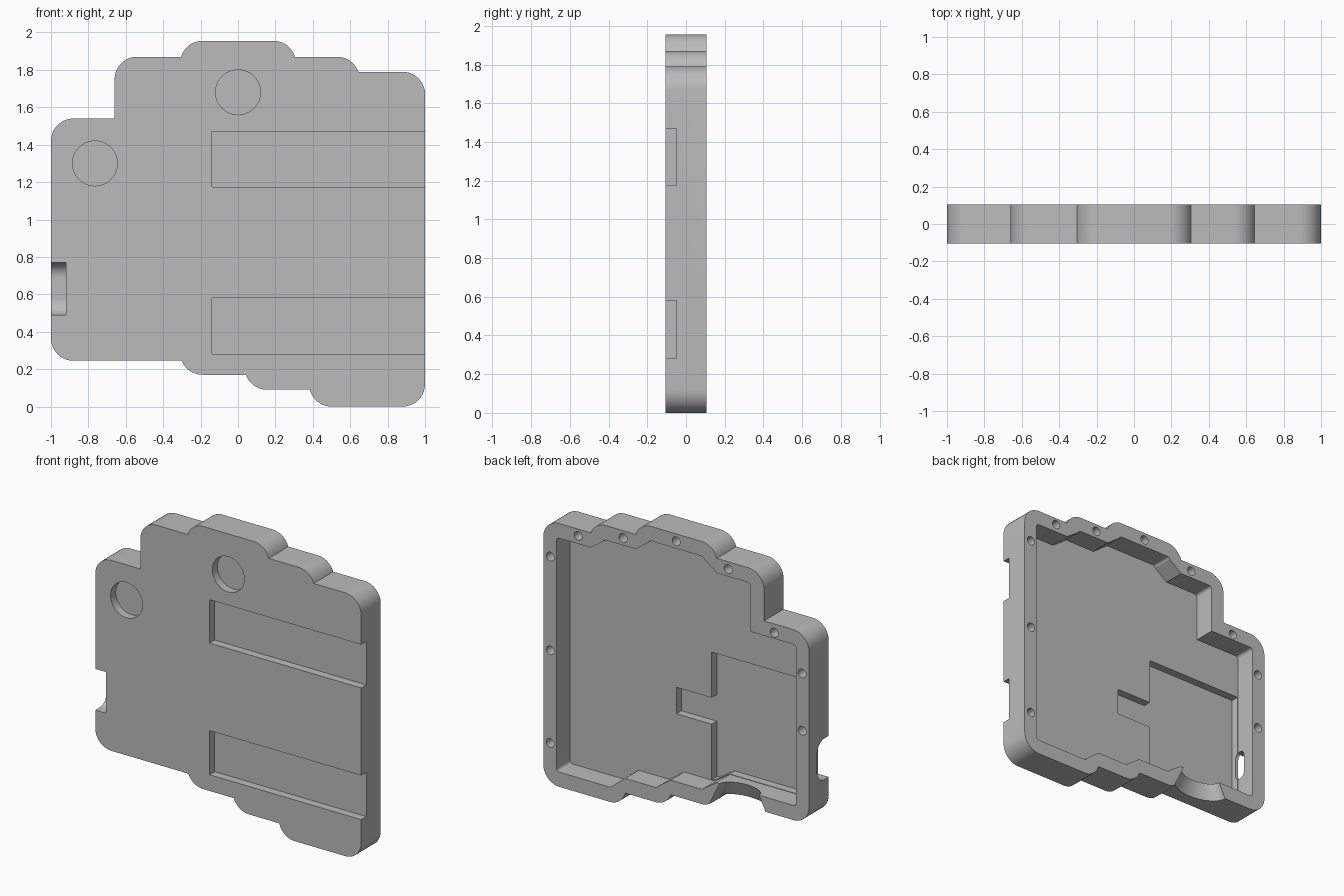
import bpy, bmesh, math
from mathutils import Vector

cube = bpy.data.objects.get("Cube")
if cube:
    bpy.data.objects.remove(cube, do_unlink=True)

grey = bpy.data.materials.new("plain grey")
grey.use_nodes = True
grey.diffuse_color = (0.5, 0.5, 0.5, 1)
grey.node_tree.nodes["Principled BSDF"].inputs["Base Color"].default_value = grey.diffuse_color

BACK, FRONT = 0.105, -0.105
FLOOR, DEEP, SHALLOW = -0.04, -0.095, -0.05
RIM, CORNER = 0.1, 0.12


def arc(cx, cz, r, a0, a1, n=10):
    """Points on an arc, angles in degrees."""
    angles = [math.radians(a0 + (a1 - a0) * i / n) for i in range(n + 1)]
    return [(cx + r * math.cos(a), cz + r * math.sin(a)) for a in angles]


def rounded_box(x0, x1, z0, z1, r):
    return (arc(x1 - r, z0 + r, r, -90, 0) + arc(x1 - r, z1 - r, r, 0, 90)
            + arc(x0 + r, z1 - r, r, 90, 180) + arc(x0 + r, z0 + r, r, 180, 270))


def outline(t):
    """Stepped case outline, inset by t."""
    r = CORNER - t
    return (arc(.88, .12, r, -90, 0) + arc(.88, 1.67, r, 0, 90)
            + [(.645, 1.79 - t)] + arc(.53, 1.75, r, 19.5, 90)
            + [(.305, 1.87 - t)] + arc(.19, 1.835, r, 17, 90)
            + arc(-.19, 1.835, r, 90, 163) + [(-.305, 1.87 - t)]
            + arc(-.54, 1.75, r, 90, 180) + [(-.66 + t, 1.54 - t)]
            + arc(-.88, 1.42, r, 90, 180) + arc(-.88, .365, r, 180, 270)
            + [(-.302, .245 + t)] + arc(-.19, .29, r, 202, 270)
            + [(.042, .17 + t)] + arc(.155, .21, r, 199.5, 270)
            + [(.384, .09 + t)] + arc(.5, .12, r, 194.5, 270))


def loft(name, ring_a, ring_b):
    """Closed solid between two rings of equal length."""
    bm = bmesh.new()
    a = [bm.verts.new(p) for p in ring_a]
    b = [bm.verts.new(p) for p in ring_b]
    bm.faces.new(a)
    bm.faces.new(b[::-1])
    for i in range(len(a)):
        j = (i + 1) % len(a)
        bm.faces.new((a[j], a[i], b[i], b[j]))
    bmesh.ops.remove_doubles(bm, verts=bm.verts, dist=0.001)
    bmesh.ops.recalc_face_normals(bm, faces=bm.faces)
    mesh = bpy.data.meshes.new(name)
    bm.to_mesh(mesh)
    bm.free()
    obj = bpy.data.objects.new(name, mesh)
    bpy.context.collection.objects.link(obj)
    mesh.materials.append(grey)
    return obj


def prism(name, pts, y0, y1):
    return loft(name, [Vector((x, y0, z)) for x, z in pts],
                [Vector((x, y1, z)) for x, z in pts])


def side_prism(name, pts, x0, x1):
    return loft(name, [Vector((x0, y, z)) for y, z in pts],
                [Vector((x1, y, z)) for y, z in pts])


def box(x0, x1, z0, z1):
    return [(x0, z0), (x1, z0), (x1, z1), (x0, z1)]


case = prism("case_shell", outline(0), FRONT, BACK)


def cut(cutter):
    cutter.hide_render = True
    mod = case.modifiers.new("cut", "BOOLEAN")
    mod.operation, mod.solver, mod.object = "DIFFERENCE", "EXACT", cutter
    bpy.context.view_layer.objects.active = case
    bpy.ops.object.modifier_apply(modifier=mod.name)
    bpy.data.objects.remove(cutter, do_unlink=True)


# Main cavity open at the back, with a deeper bay for the board
cut(prism("cavity", outline(RIM), FLOOR, BACK + .1))
bay = [(-.898, 1.14), (-.898, .36), (-.89, .348), (-.3, .348), (-.2, .285), (-.165, .273),
       (-.165, .65), (.1, .65), (.1, .83), (-.165, .83), (-.165, 1.14)]
cut(prism("board_bay", bay, DEEP, 0))

# Shallow front recesses: two strips open at the side and two round pads
for z0, z1 in ((.28, .58), (1.175, 1.47)):
    cut(prism("strip_recess", box(-.14, 1.1, z0, z1), FRONT - .1, SHALLOW))
for x, z in ((-.765, 1.3), (0, 1.68)):
    cut(prism("round_recess", arc(x, z, .12, 0, 360, 48)[:-1], FRONT - .1, SHALLOW))

# Screw holes around the rim
screws = [(.947, .28), (.947, .91), (.947, 1.547), (.737, 1.745), (.4, 1.82),
          (0, 1.905), (-.39, 1.82), (-.737, 1.48), (-.947, 1.26), (-.947, .87)]
for x, z in screws:
    cut(prism("screw_hole", arc(x, z, .03, 0, 360, 20)[:-1], BACK - .12, BACK + .1))

# Side connector: rounded outer notch and a slot through the wall
cut(side_prism("connector_notch", rounded_box(-.3, .02, .49, .77, .08), -1.1, -.92))
cut(side_prism("connector_slot", rounded_box(-.06, .02, .53, .73, .039), -1, -.85))


# Tapered cable opening through the lower rim
def half_oval(z, width, depth):
    return [Vector((-.475 + x * width, BACK + y * depth, z)) for x, y in
            [(1, .5), (-1, .5)] + arc(0, 0, 1, 180, 360, 20)]


cut(loft("cable_opening", half_oval(.12, .26, .17), half_oval(.38, .13, .07)))

bpy.ops.object.select_all(action="DESELECT")
case.select_set(True)
bpy.context.view_layer.objects.active = case
bpy.ops.object.shade_smooth_by_angle(angle=math.radians(25))
